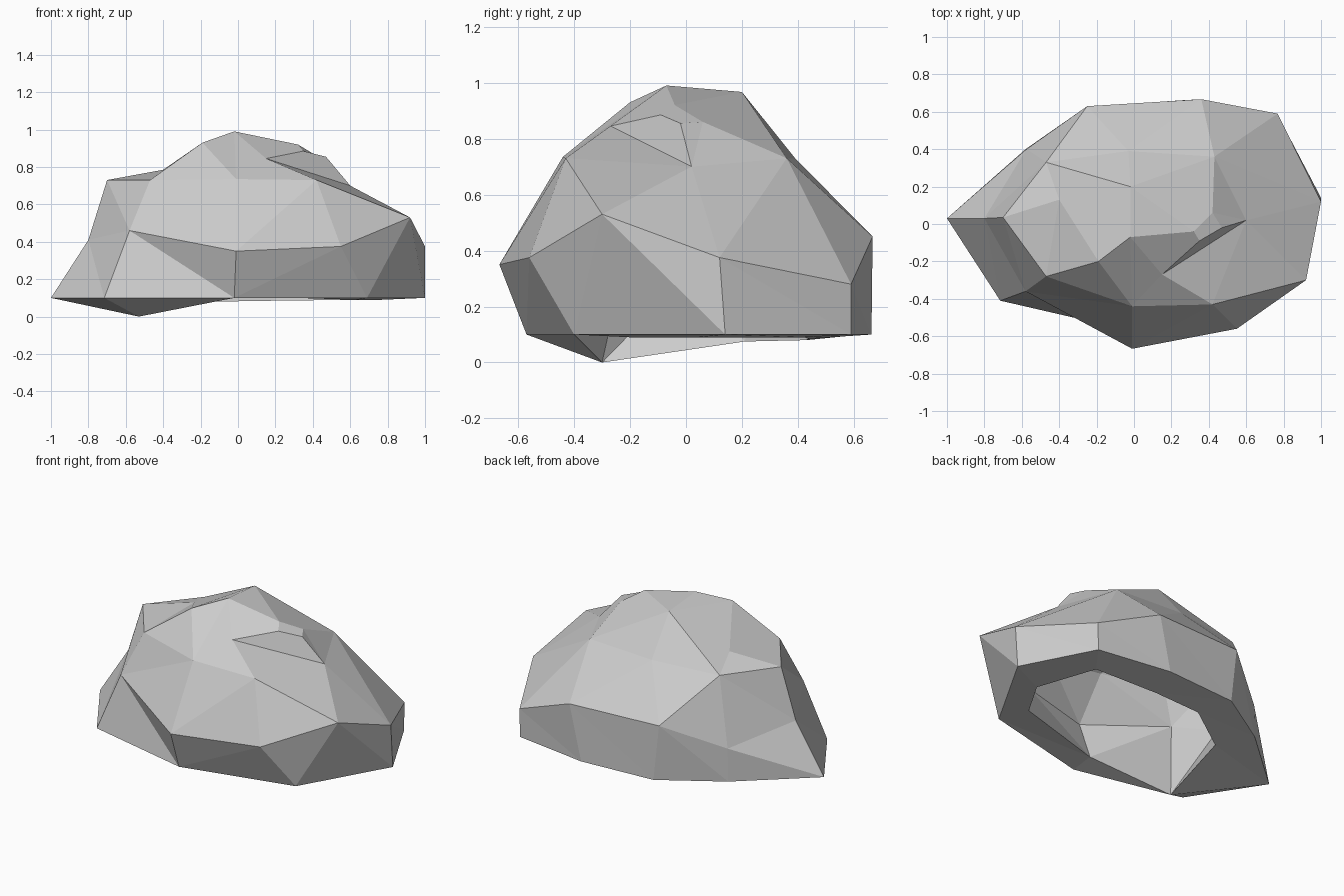
import bpy, bmesh

if "Cube" in bpy.data.objects:
    bpy.data.objects.remove(bpy.data.objects["Cube"])

THICKNESS = 0.2
bm = bmesh.new()


def ring(points):
    return [bm.verts.new(p) for p in points]


def bridge(lo, hi, bias=1.0):
    """Triangulate between two loops, taking the shorter diagonal."""
    i = j = 0
    n, m = len(lo), len(hi)
    while i < n or j < m:
        a, b = lo[i % n], hi[j % m]
        a2, b2 = lo[(i + 1) % n], hi[(j + 1) % m]
        step_lo = j == m or (i < n and (a2.co - b.co).length * bias < (a.co - b2.co).length)
        if step_lo:
            bm.faces.new((a, a2, b))
            i += 1
        else:
            bm.faces.new((a, b2, b))
            j += 1


# Contours run from the left tip round the front to the right and back
base = ring((x, y, 0.1) for x, y in [
    (-1, .03), (-.715, -.41), (-.02, -.57), (.69, -.40), (1, .14),
    (.765, .59), (.28, .663), (-.21, .63), (-.58, .4)])
belly = ring([
    (-.8, .03, .41), (-.58, -.36, .46), (-.01, -.667, .35), (.55, -.56, .375),
    (.92, -.30, .53), (1, .12, .375), (.768, .59, .28), (.36, .667, .45),
    (-.25, .63, .457), (-.575, .4, .31)])
shoulder = ring([
    (-.7, .035, .73), (-.47, -.28, .73), (-.01, -.44, .735), (.42, -.43, .73),
    (.6, .02, .70), (.43, .36, .73), (-.03, .39, .73), (-.47, .33, .725)])
bridge(belly, shoulder)

# Crown with its chipped ledge on the right; digits are shoulder points
crown = ring([
    (-.4, .13, .785), (-.19, -.2, .93), (-.02, -.07, .99), (-.02, .2, .967),
    (.15, -.27, .845), (.35, -.09, .885), (.47, -.02, .855),
    (.32, -.04, .92), (.42, .06, .86)])
named = dict(zip("01234567", shoulder)) | dict(zip("ZYWXabcfe", crown))
for face in ("01Z 1YZ 12Y 2WY 2aW 23a 34a a4cb abfW bcef c4e 45e e5Xf "
             "fXW X56 X67 ZX7 Z70 ZYX YWX").split():
    bm.faces.new([named[k] for k in face])
upper = list(bm.faces)
bridge(base, belly, 0.85)

# Inner skin of the hollow: the upper faces pushed inward
bmesh.ops.recalc_face_normals(bm, faces=bm.faces)
bm.normal_update()
inner = {v: bm.verts.new(v.co - v.normal * THICKNESS) for v in belly + shoulder + crown}
for f in upper:
    bm.faces.new([inner[v] for v in reversed(f.verts)])

# Thick rim underneath, dipping to a foot at the front left
rim = ring([(-.44, .21, .075), (-.53, -.3, 0), (-.01, -.41, .11), (.63, -.2, .09),
            (.77, .04, .09), (.64, .42, .09), (.2, .44, .085), (-.125, .43, .08)])
bridge(base, rim)
bridge(rim, [inner[v] for v in belly])

bmesh.ops.recalc_face_normals(bm, faces=bm.faces)
mesh = bpy.data.meshes.new("boulder")
bm.to_mesh(mesh)
bm.free()
boulder = bpy.data.objects.new("boulder", mesh)
bpy.context.collection.objects.link(boulder)
